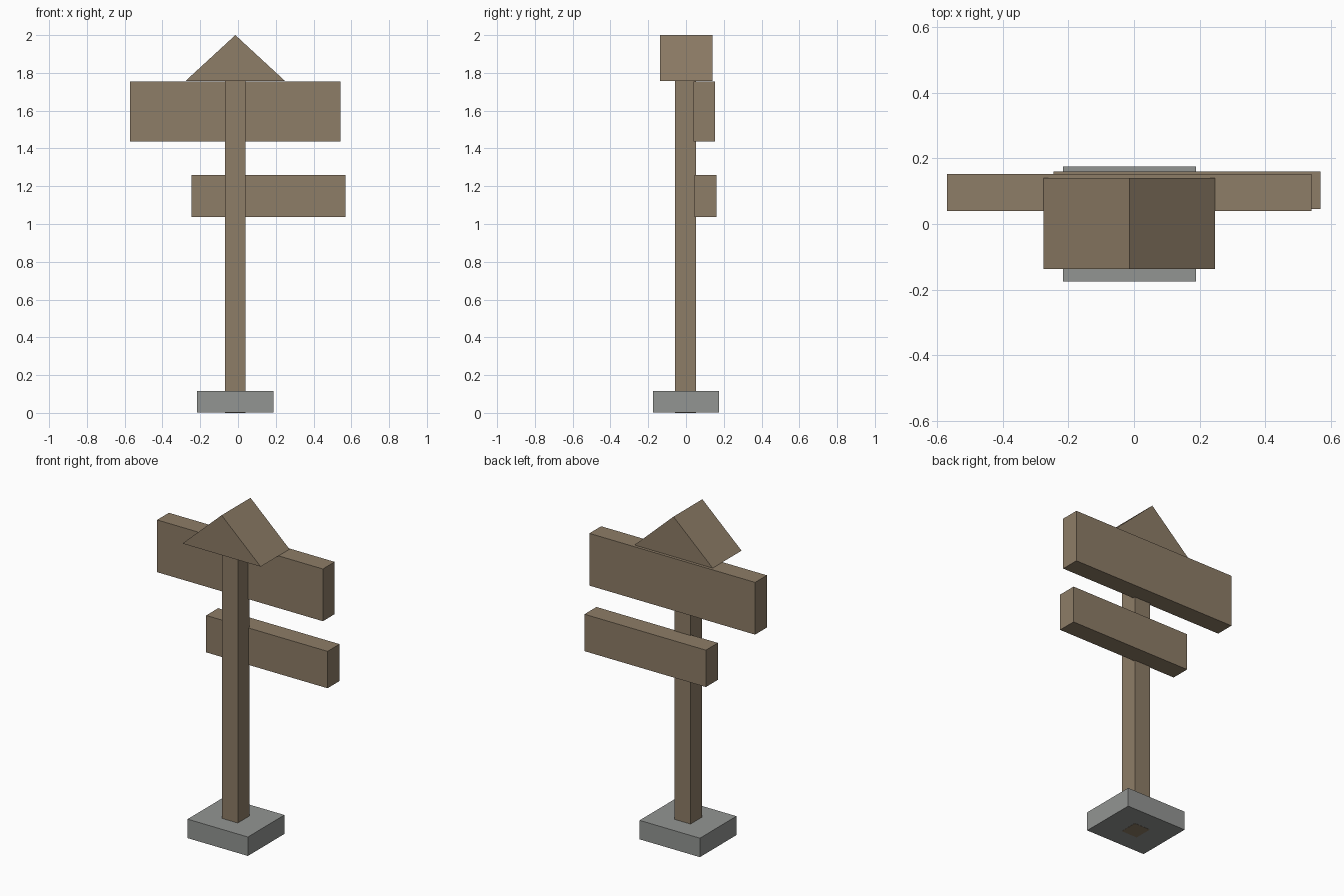
import bpy

if "Cube" in bpy.data.objects:
    bpy.data.objects.remove(bpy.data.objects["Cube"])


def material(name, rgb):
    m = bpy.data.materials.new(name)
    m.diffuse_color = (*rgb, 1.0)
    m.use_nodes = True
    m.node_tree.nodes["Principled BSDF"].inputs["Base Color"].default_value = m.diffuse_color
    return m


wood = material("weathered_wood", (0.27, 0.205, 0.135))
stone = material("grey_stone", (0.29, 0.30, 0.29))


def extrude_y(name, profile, y0, y1, mat):
    """Prism from an x-z profile (counter-clockwise from the front), swept along y."""
    n = len(profile)
    verts = [(x, y, z) for y in (y0, y1) for x, z in profile]
    faces = [tuple(range(n)), tuple(reversed(range(n, 2 * n)))]
    for i in range(n):
        j = (i + 1) % n
        faces.append((i, i + n, j + n, j))
    mesh = bpy.data.meshes.new(name)
    mesh.from_pydata(verts, [], faces)
    mesh.materials.append(mat)
    obj = bpy.data.objects.new(name, mesh)
    bpy.context.collection.objects.link(obj)
    return obj


def box(name, x0, x1, y0, y1, z0, z1, mat):
    return extrude_y(name, [(x0, z0), (x1, z0), (x1, z1), (x0, z1)], y0, y1, mat)


# Stone footing, with the post's foot showing just beneath it
box("base", -0.216, 0.189, -0.175, 0.175, 0.001, 0.116, stone)
box("post", -0.068, 0.039, -0.058, 0.054, 0.0, 1.758, wood)

# Sign boards fixed to the back of the post
box("upper_board", -0.571, 0.542, 0.040, 0.153, 1.438, 1.755, wood)
box("lower_board", -0.246, 0.569, 0.046, 0.161, 1.036, 1.260, wood)

# Small gabled roof
extrude_y("roof", [(-0.277, 1.758), (0.248, 1.758), (-0.014, 2.0)], -0.137, 0.140, wood)
